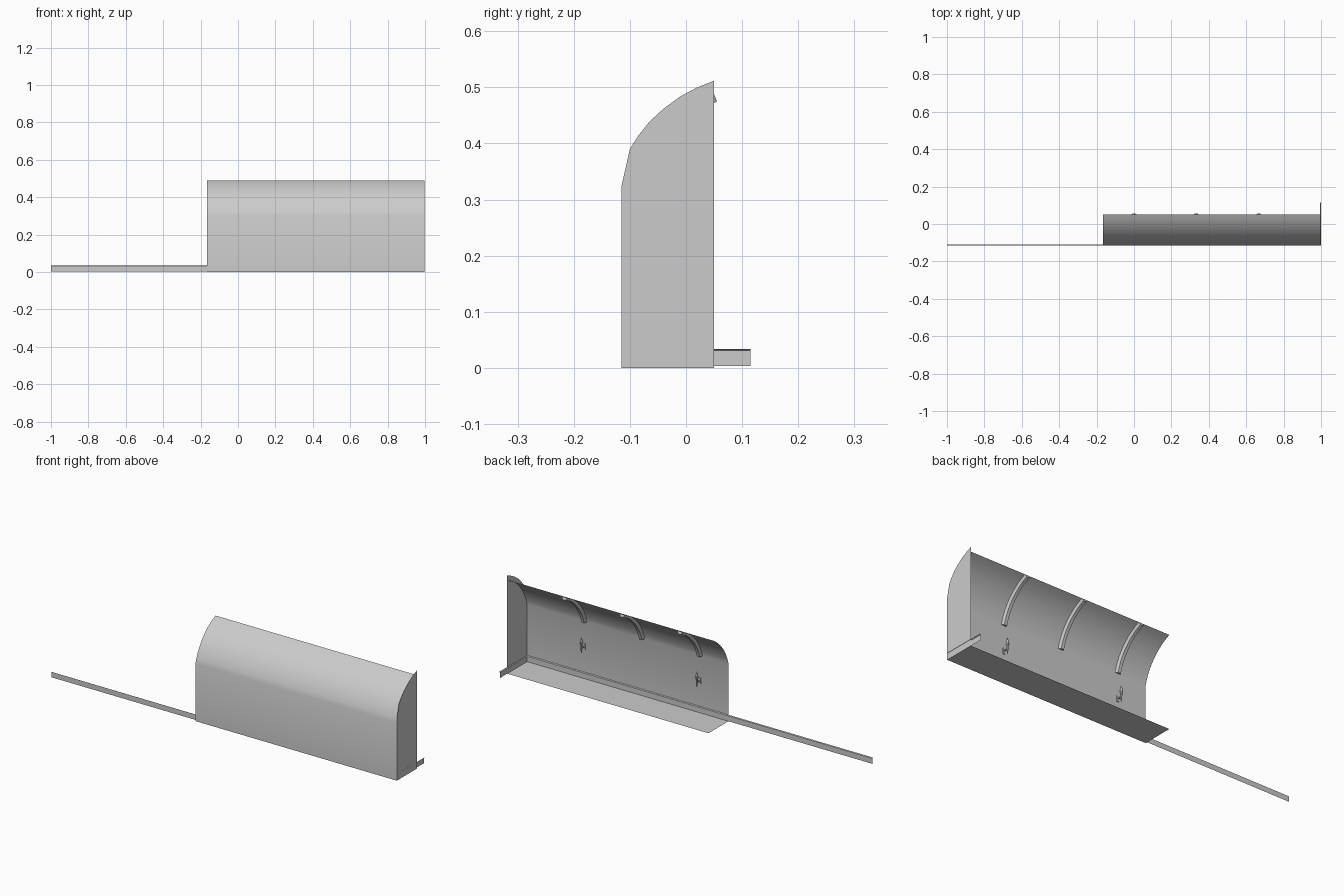
import bpy
import bmesh
from math import sin, cos, atan2, pi
from mathutils import Vector

if "Cube" in bpy.data.objects:
    bpy.data.objects.remove(bpy.data.objects["Cube"])

X0, X1 = -0.165, 0.998          # corridor bay extents
YF, YB = -0.115, 0.05           # outer wall / open edge
CY, CZ, R = 0.154, 0.230, 0.278  # vault arc centre and radius


def make(name, verts, faces, smooth=None, color=None):
    me = bpy.data.meshes.new(name)
    me.from_pydata(verts, [], faces)
    ob = bpy.data.objects.new(name, me)
    bpy.context.collection.objects.link(ob)
    if smooth:
        bpy.ops.object.select_all(action='DESELECT')
        ob.select_set(True)
        bpy.context.view_layer.objects.active = ob
        bpy.ops.object.shade_smooth_by_angle(angle=smooth)
    if color:
        mat = bpy.data.materials.new(name)
        mat.diffuse_color = color
        mat.use_nodes = True
        mat.node_tree.nodes["Principled BSDF"].inputs["Base Color"].default_value = mat.diffuse_color
        me.materials.append(mat)
    return ob


def loft(name, sections, closed=False, caps=False, **kw):
    """Skin a list of equal-length cross-sections."""
    n = len(sections[0])
    verts = [p for s in sections for p in s]
    faces = []
    for i in range(len(sections) - 1):
        for j in range(n if closed else n - 1):
            k = (j + 1) % n
            faces.append((i*n + j, i*n + k, (i+1)*n + k, (i+1)*n + j))
    if caps:
        faces += [tuple(range(n))[::-1], tuple(range(len(verts) - n, len(verts)))]
    return make(name, verts, faces, **kw)


def arc(r, steps=10):
    a0 = atan2(0.3 - CZ, YF - CY)
    a1 = atan2(0.488 - CZ, YB - CY)
    return [(CY + r*cos(a0 + (a1 - a0)*i/steps), CZ + r*sin(a0 + (a1 - a0)*i/steps))
            for i in range(steps + 1)]


# Floor, outer wall and curved roof
make("floor", [(X0, YF, 0), (X1, YF, 0), (X1, YB, 0), (X0, YB, 0)], [(0, 1, 2, 3)])
profile = [(YF, 0)] + arc(R)
loft("wall_and_roof", [[(x, y, z) for y, z in profile] for x in (X1, X0)], smooth=pi/8)

# End wall, slightly taller than the roof
end = [(YF, 0), (YB, 0), (YB, 0.512), (0.02, 0.50), (-0.01, 0.484), (-0.04, 0.462),
       (-0.065, 0.439), (-0.085, 0.414), (-0.1, 0.39), (YF, 0.324)]
make("end_wall", [(X1, y, z) for y, z in end], [tuple(range(len(end)))[::-1]])

# Skirting boards mitred in the corner, with a sloped top edge
skirt = [(0.006, 0.003), (0.006, 0.031), (0.001, 0.034)]
loft("skirting", [[(-1, YF + d, z) for d, z in skirt],
                  [(1 - d, YF + d, z) for d, z in skirt],
                  [(1 - d, 0.115, z) for d, z in skirt]])

# Roof ribs with chamfered section
for i, x in enumerate((0, 1/3, 2/3)):
    outer, inner = arc(R - 0.0005), arc(R - 0.014)
    secs = []
    for (oy, oz), (iy, iz) in zip(outer, inner):
        secs.append([(x - 0.015, oy, oz), (x - 0.008, iy, iz),
                     (x + 0.008, iy, iz), (x + 0.015, oy, oz)])
    loft(f"roof_rib_{i+1}", secs, closed=True, caps=True, smooth=pi/8)


def lathe(name, x, y, prof, n=8, **kw):
    secs = [[(x + r*cos(2*pi*j/n), y + r*sin(2*pi*j/n), z) for j in range(n)]
            for r, z in prof]
    return loft(name, secs, closed=True, caps=True, **kw)


def box(name, x, y, z, sx, sy, sz):
    secs = [[(x - sx/2, y - sy/2, h), (x + sx/2, y - sy/2, h),
             (x + sx/2, y + sy/2, h), (x - sx/2, y + sy/2, h)]
            for h in (z - sz/2, z + sz/2)]
    return loft(name, secs, closed=True, caps=True)


# Wall lamps below the outer two ribs
for i, x in enumerate((0, 2/3)):
    y = YF + 0.026
    box(f"lamp_plate_{i+1}", x, YF + 0.002, 0.168, 0.012, 0.004, 0.03)
    box(f"lamp_arm_{i+1}", x, YF + 0.014, 0.168, 0.005, 0.024, 0.005)
    lathe(f"lamp_holder_{i+1}", x, y, [(0.002, 0.145), (0.004, 0.165), (0.005, 0.185),
                                       (0.008, 0.192), (0.008, 0.197)], smooth=pi/6)
    lathe(f"lamp_flame_{i+1}", x, y, [(0.004, 0.197), (0.007, 0.204), (0.004, 0.214),
                                      (0.001, 0.224)], smooth=pi/4,
          color=(0.8, 0.55, 0.25, 1))
